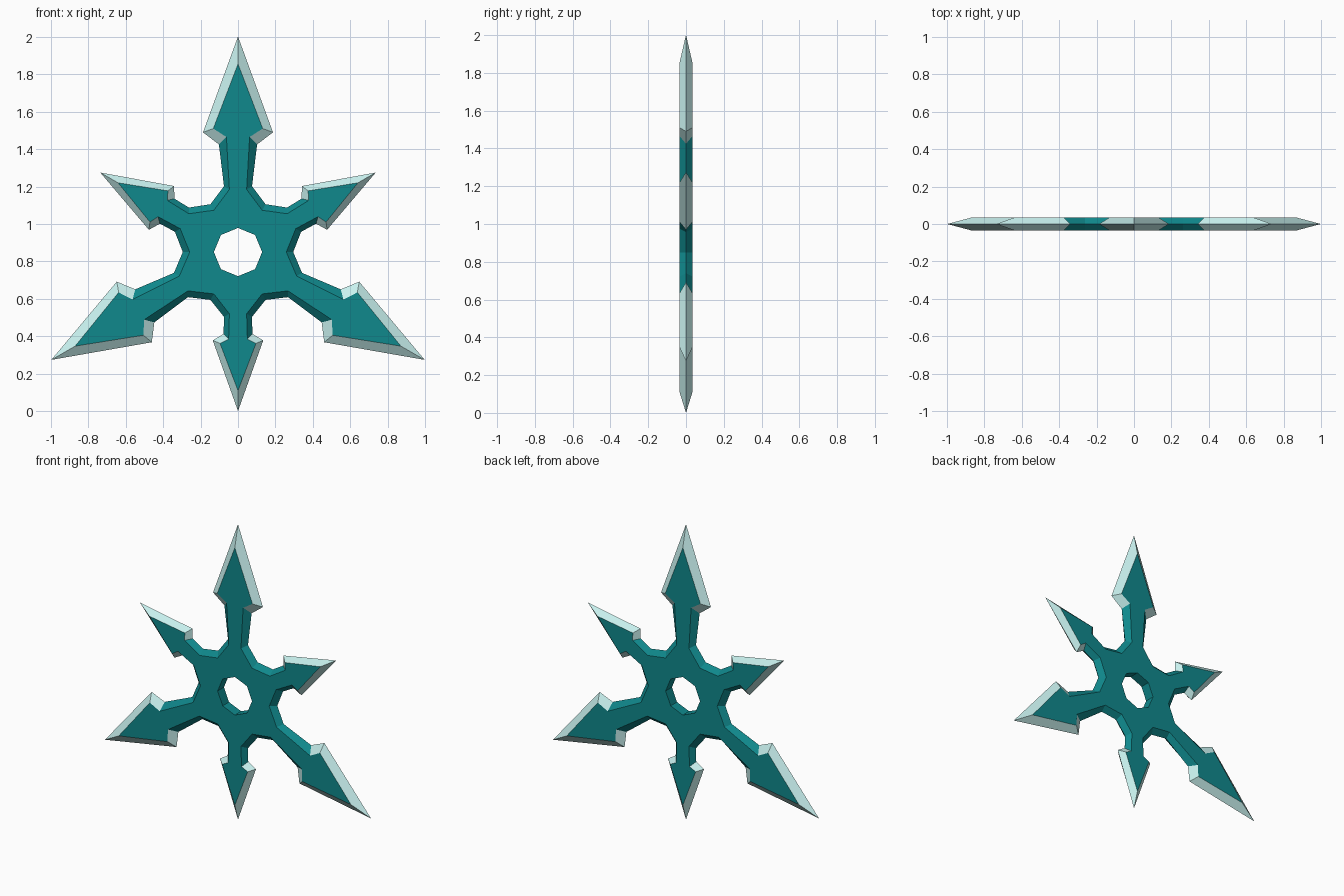
import bpy, bmesh, math

if "Cube" in bpy.data.objects:
    bpy.data.objects.remove(bpy.data.objects["Cube"])

HALF = 0.034          # half thickness
CENTRE_Z = 0.85
ARMS = 6


def material(name, colour):
    m = bpy.data.materials.new(name)
    m.diffuse_color = (*colour, 1)
    m.use_nodes = True
    m.node_tree.nodes["Principled BSDF"].inputs["Base Color"].default_value = m.diffuse_color
    return m


# Half arm profiles as (distance from centre, half width), hub to tip:
# neck base, notch, shoulder, tip. "edge" is the sharp mid-plane outline,
# "flat" is the inset outline of the flat faces.
LONG = dict(
    edge=[(0.352, 0.075), (0.575, 0.102), (0.640, 0.187), (1.152, 0)],
    flat=[(0.335, 0.046), (0.615, 0.062), (0.660, 0.132), (1.005, 0)])
SHORT = dict(
    edge=[(0.346, 0.075), (0.437, 0.077), (0.472, 0.135), (0.850, 0)],
    flat=[(0.330, 0.046), (0.465, 0.050), (0.488, 0.096), (0.740, 0)])
VALLEY = dict(edge=0.295, flat=0.258)


def outline(kind):
    """Full star outline, with a flag for segments that belong to a blade."""
    pts, blade = [], []
    for i in range(ARMS):
        a = math.pi / 2 - i * math.tau / ARMS
        half = (LONG if i % 2 == 0 else SHORT)[kind]
        arm = [(r, w) for r, w in half] + [(r, -w) for r, w in half[-2::-1]]
        for r, w in arm:
            pts.append((r * math.cos(a) - w * math.sin(a),
                        r * math.sin(a) + w * math.cos(a)))
        v = a - math.pi / ARMS
        pts.append((VALLEY[kind] * math.cos(v), VALLEY[kind] * math.sin(v)))
        blade += [False, True, True, True, True, False, False, False]
    return pts, blade


def ring(bm, pts, y):
    return [bm.verts.new((x, y, z + CENTRE_Z)) for x, z in pts]


def bridge(bm, a, b, flags=None):
    n = len(a)
    for i in range(n):
        j = (i + 1) % n
        f = bm.faces.new((a[i], a[j], b[j], b[i]))
        f.material_index = int(bool(flags and flags[i]))


bm = bmesh.new()
edge_pts, blade = outline("edge")
flat_pts, _ = outline("flat")
hole_pts = [(0.129 * math.cos(k * math.tau / 8), 0.129 * math.sin(k * math.tau / 8))
            for k in range(8)]

# Bevelled rim and straight octagonal hole
crest = ring(bm, edge_pts, 0)
flats = [ring(bm, flat_pts, y) for y in (-HALF, HALF)]
holes = [ring(bm, hole_pts, y) for y in (-HALF, HALF)]
for flat in flats:
    bridge(bm, crest, flat, blade)
bridge(bm, holes[0], holes[1])

# Flat front and back faces around the hole
for flat, hole in zip(flats, holes):
    edges = [bm.edges.get((r[i], r[(i + 1) % len(r)]))
             for r in (flat, hole) for i in range(len(r))]
    bmesh.ops.triangle_fill(bm, edges=edges, use_beauty=True,
                            normal=(0, math.copysign(1, flat[0].co.y), 0))
bmesh.ops.recalc_face_normals(bm, faces=bm.faces)

mesh = bpy.data.meshes.new("throwing_star")
bm.to_mesh(mesh)
bm.free()
mesh.materials.append(material("teal_body", (0.005, 0.25, 0.265)))
mesh.materials.append(material("pale_blade", (0.58, 0.88, 0.86)))
star = bpy.data.objects.new("throwing_star", mesh)
bpy.context.collection.objects.link(star)
